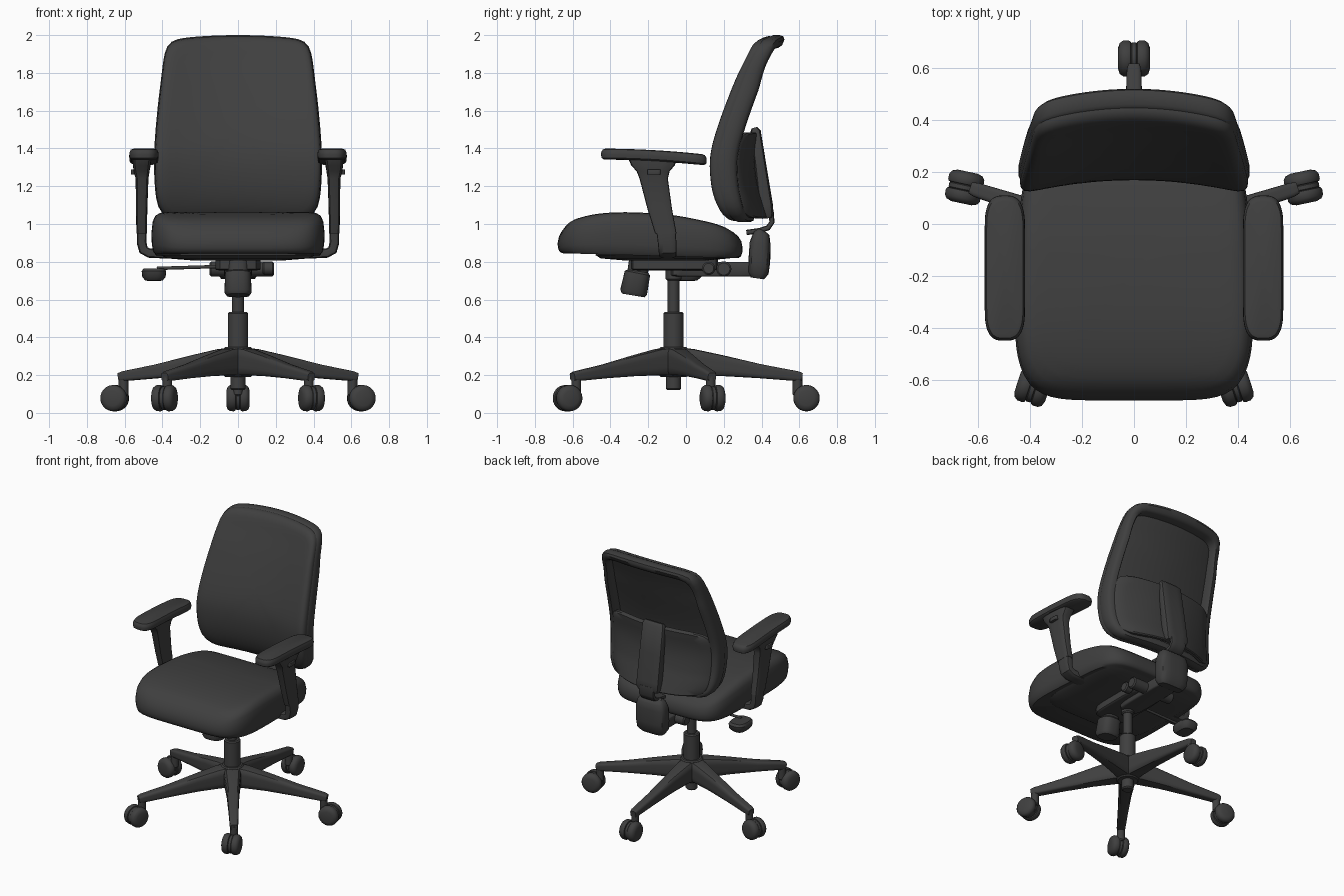
import bpy, bmesh, math
from mathutils import Vector

cube = bpy.data.objects.get("Cube")
if cube:
    bpy.data.objects.remove(cube, do_unlink=True)

charcoal = bpy.data.materials.new("charcoal")
charcoal.use_nodes = True
charcoal.diffuse_color = (0.05, 0.05, 0.05, 1)
shader = charcoal.node_tree.nodes["Principled BSDF"]
shader.inputs["Base Color"].default_value = (0.05, 0.05, 0.05, 1)
shader.inputs["Roughness"].default_value = 0.7


def curve(keys, t):
    """Smooth interpolation through (position, value) keys."""
    t = max(keys[0][0], min(keys[-1][0], t))
    last = len(keys) - 1

    def slope(i):
        a, b = keys[max(i - 1, 0)], keys[min(i + 1, last)]
        return (b[1] - a[1]) / (b[0] - a[0])
    for i in range(last):
        (p, a), (q, b) = keys[i], keys[i + 1]
        if t <= q:
            d, f = q - p, (t - p) / (q - p)
            g = f * f * (3 - 2 * f)
            return a + (b - a) * g + d * f * (1 - f) * (slope(i) * (1 - f) - slope(i + 1) * f)


def outline(n, count):
    """Rounded square of half size one; a larger n gives tighter corners."""
    pts = []
    for i in range(count):
        t = 2 * math.pi * (i + 0.5) / count
        c, s = math.cos(t), math.sin(t)
        r = (abs(c) ** n + abs(s) ** n) ** (-1 / n)
        pts.append((c * r, s * r))
    return pts


def skin(name, rings, wrap=False):
    """Join rings of points into a solid."""
    bm = bmesh.new()
    loops = [[bm.verts.new(p) for p in ring] for ring in rings]
    pairs = list(zip(loops, loops[1:]))
    if wrap:
        pairs.append((loops[-1], loops[0]))
    else:
        bm.faces.new(loops[0])
        bm.faces.new(loops[-1])
    for a, b in pairs:
        for i in range(len(a)):
            j = (i + 1) % len(a)
            bm.faces.new((a[i], a[j], b[j], b[i]))
    bmesh.ops.recalc_face_normals(bm, faces=bm.faces)
    mesh = bpy.data.meshes.new(name)
    bm.to_mesh(mesh)
    bm.free()
    mesh.materials.append(charcoal)
    obj = bpy.data.objects.new(name, mesh)
    bpy.context.collection.objects.link(obj)
    bpy.ops.object.select_all(action="DESELECT")
    obj.select_set(True)
    bpy.context.view_layer.objects.active = obj
    bpy.ops.object.shade_smooth_by_angle(angle=math.radians(40))


def pad(name, profile, place, n=6, count=112, wrap=False):
    """Profile of (scale, depth) swept round an outline, placed by a mapping."""
    shape = outline(n, count)
    skin(name, [[place(u * s, v * s, d) for u, v in shape] for s, d in profile], wrap)


def sweep(name, stations, side, n=5, count=24):
    """Stations of (point, half width along side, half thickness)."""
    pts = [Vector(s[0]) for s in stations]
    side = Vector(side)
    rings = []
    for i, (p, w, h) in enumerate(stations):
        along = pts[min(i + 1, len(pts) - 1)] - pts[max(i - 1, 0)]
        up = along.cross(side).normalized()
        rings.append([pts[i] + side * u * w + up * v * h for u, v in outline(n, count)])
    skin(name, rings)


def rod(name, a, b, radius, bevel=0.008):
    """Round bar with softened ends."""
    a, b = Vector(a), Vector(b)
    d = (b - a).normalized()
    side = d.orthogonal().normalized()
    ends = [(a, radius - bevel), (a + d * bevel, radius), (b - d * bevel, radius), (b, radius - bevel)]
    sweep(name, [(p, r, r) for p, r in ends], side, n=2)


def block(name, centre, half, n=6):
    """Softened box standing on z."""
    c, (x, y, z) = Vector(centre), half
    levels = [(-1, .86), (-.93, .96), (-.8, 1), (.8, 1), (.93, .96), (1, .86)]
    skin(name, [[c + Vector((u * x * s, v * y * s, z * k)) for u, v in outline(n, 32)]
                for k, s in levels])


FLAT = [0.03, 0.15, 0.3, 0.45, 0.6, 0.72, 0.82]

# Seat cushion and the shell beneath it
SEAT_TOP = [(-.68, .95), (-.6, 1.02), (-.4, 1.06), (-.1, 1.05), (.1, 1.015), (.2, .985), (.3, .93)]
SEAT_WIDTH = [(-.68, .435), (-.45, .458), (-.1, .45), (.3, .425)]


def seat_place(u, v, d):
    y = -.19 + v * .49
    low = .832 - .014 * v
    return (u * curve(SEAT_WIDTH, y), y, low + (curve(SEAT_TOP, y) - low) * d)


pad("seat_cushion", [(s, 1) for s in FLAT] + [(.9, .985), (.955, .92), (.985, .78), (1, .5), (.995, .25),
    (.98, .08), (.95, 0), (.5, 0), (.03, 0)], seat_place)
pad("seat_shell", [(.03, .86), (.95, .86), (.97, .835), (.9, .818), (.6, .808), (.03, .805)],
    lambda u, v, d: (u * .42, -.11 + v * .38, d))

# Backrest: cushion, deep rear frame and lower rear cover
BACK_FRONT = [(1, .2), (1.1, .15), (1.2, .122), (1.35, .115), (1.5, .15), (1.75, .243), (1.9, .31), (2, .345)]
BACK_WIDTH = [(1, .39), (1.1, .428), (1.25, .443), (1.4, .443), (1.6, .427), (1.8, .404), (2, .382)]
BACK_DEPTH = [(1, .8), (1.15, .98), (1.7, 1), (1.85, .86), (2, .88)]


def back_place(u, v, d):
    z = 1.505 + v * .495
    y = curve(BACK_FRONT, z) + .055 * (1 - u * u) + d * curve(BACK_DEPTH, z)
    return (u * curve(BACK_WIDTH, z), y, z - .025 * u * u * max(0, v) ** 4)


def cover_place(u, v, d):
    low = (1 - v) / 2
    x, y, z = back_place(u * .91, -.5 + v * .46, d)
    return (x, y + (.025 + .045 * low) * (1 - u * u), z)


pad("backrest_cushion", [(s, 0) for s in FLAT] + [(.9, .002), (.95, .009), (.98, .024), (.99, .045),
    (.985, .065), (.9, .074)] + [(s, .074) for s in reversed(FLAT)], back_place, n=12)
pad("backrest_frame", [(.96, .05), (.985, .054), (1, .07), (1, .11), (.985, .135), (.95, .148),
    (.89, .146), (.865, .13), (.855, .065)], back_place, n=12, wrap=True)
pad("lumbar_cover", [(s, .12) for s in FLAT] + [(.97, .118), (1, .115), (1, .14), (.97, .15)]
    + [(s, .153) for s in reversed(FLAT)], cover_place, n=8)

# Spine of the backrest, its hook and the pivot housing
sweep("back_spine", [((0, .362, 1.51), .075, .015), ((0, .368, 1.49), .085, .028), ((0, .395, 1.3), .088, .032),
      ((0, .422, 1.1), .09, .038), ((0, .428, 1.05), .088, .036), ((0, .43, 1.03), .08, .025)], (1, 0, 0))
sweep("spine_hook", [((0, .45, 1.07), .06, .014), ((0, .455, 1.01), .06, .014), ((0, .435, .98), .06, .014),
      ((0, .39, .965), .06, .014), ((0, .32, .955), .06, .014)], (1, 0, 0))
sweep("pivot_housing", [((0, .408, .965), .08, .025), ((0, .4, .95), .1, .043), ((0, .392, .9), .115, .055),
      ((0, .388, .8), .115, .058), ((0, .382, .74), .11, .055), ((0, .378, .712), .09, .035)], (1, 0, 0), n=4)

# Tilt mechanism under the seat
block("tilt_beam", (0, .16, .76), (.075, .24, .038))
block("mechanism_case", (0, -.06, .79), (.12, .23, .035))
rod("tilt_axle", (-.15, .2, .762), (.19, .2, .762), .04)
rod("side_knob", (.13, .12, .765), (.19, .12, .765), .035)
sweep("tension_knob", [((0, -.245, .82), .055, .055), ((0, -.255, .75), .055, .055), ((0, -.257, .74), .068, .068),
      ((0, -.277, .64), .072, .072), ((0, -.28, .622), .06, .06)], (1, 0, 0), n=3)
rod("height_lever_rod", (-.1, -.03, .775), (-.43, -.03, .765), .009, .002)
pad("height_lever_paddle", [(.1, .765), (.85, .765), (1, .75), (.95, .72), (.7, .7), (.1, .698)],
    lambda u, v, d: (-.445 + u * .065, v * .085, d), n=3, count=32)

# Armrests, mirrored
shape = outline(3, 64)
for sx, label in ((1, "left"), (-1, "right")):
    def arm_place(u, v, d):
        return (sx * (.498 + u * .078), -.17 + v * .28, 1.36 - .016 * v + d - .008 * v * v)

    def stretch(v):
        """Keep the rounded ends short along the pad."""
        return math.copysign(1 - (1 - abs(v)) * .5, v) if abs(v) > .3 else v * 2.1667

    pad_rings = [(.05, .031), (.75, .031), (.9, .027), (.98, .014), (1, 0), (.97, -.018), (.85, -.026), (.05, -.026)]
    skin(label + "_arm_pad", [[arm_place(u * s, stretch(v) * (s if s < .7 else 1 - (1 - s) * .35), d)
                               for u, v in shape] for s, d in pad_rings])
    post = [((.508, -.175, 1.345), .13, .05), ((.51, -.175, 1.31), .115, .047), ((.51, -.174, 1.28), .088, .042),
            ((.508, -.171, 1.24), .075, .034), ((.51, -.139, 1.08), .065, .03), ((.51, -.107, .95), .057, .028)]
    foot = [((.51, -.106, .97), .052, .026), ((.51, -.1, .9), .049, .026), ((.5, -.098, .862), .047, .026),
            ((.47, -.097, .846), .046, .025), ((.4, -.097, .843), .046, .025), ((.25, -.097, .835), .046, .022)]
    for part, path in (("_arm_post", post), ("_arm_bracket", foot)):
        sweep(label + part, [((sx * p[0], p[1], p[2]), w, h) for p, w, h in path], (0, 1, 0))
    block(label + "_arm_button", (sx * .55, -.17, 1.275), (.016, .035, .014))

# Gas column and hub
CY = -.066
for part, low, high, radius in (("gas_piston", .5, .78, .031), ("column_sleeve", .3, .535, .054),
                                ("base_hub", .19, .35, .075), ("hub_tip", .12, .2, .04)):
    rod(part, (0, CY, low), (0, CY, high), radius)
rod("piston_collar", (0, CY, .7), (0, CY, .77), .042)

# Five legs, each with a swivelled twin wheel caster
for k, (swivel, reach) in enumerate(((90, 1.03), (168, 1), (252, 1), (288, 1), (12, 1))):
    a, c = math.radians(90 + 72 * k), math.radians(swivel)
    out, side = Vector((math.cos(a), math.sin(a), 0)), Vector((-math.sin(a), math.cos(a), 0))
    roll, axle = Vector((math.cos(c), math.sin(c), 0)), Vector((-math.sin(c), math.cos(c), 0))

    def at(r, z):
        return Vector((0, CY, z)) + out * r * reach

    tag = "_" + str(k + 1)
    sweep("base_leg" + tag, [(at(.02, .272), .06, .075), (at(.1, .268), .055, .07), (at(.25, .25), .043, .055),
          (at(.45, .22), .034, .037), (at(.64, .194), .028, .026), (at(.662, .191), .022, .02)], side)
    rod("caster_stem" + tag, at(.637, .09), at(.637, .2), .026)
    hub = at(.637, .078) + roll * .048
    rod("caster_hood" + tag, hub - axle * .016, hub + axle * .016, .062)
    for t in (-1, 1):
        wheel = [(.01, .054), (.013, .066), (.022, .07), (.042, .069), (.055, .06), (.062, .04)]
        sweep("caster_wheel" + tag, [(hub + axle * t * d, r, r) for d, r in wheel], roll, n=2, count=32)
